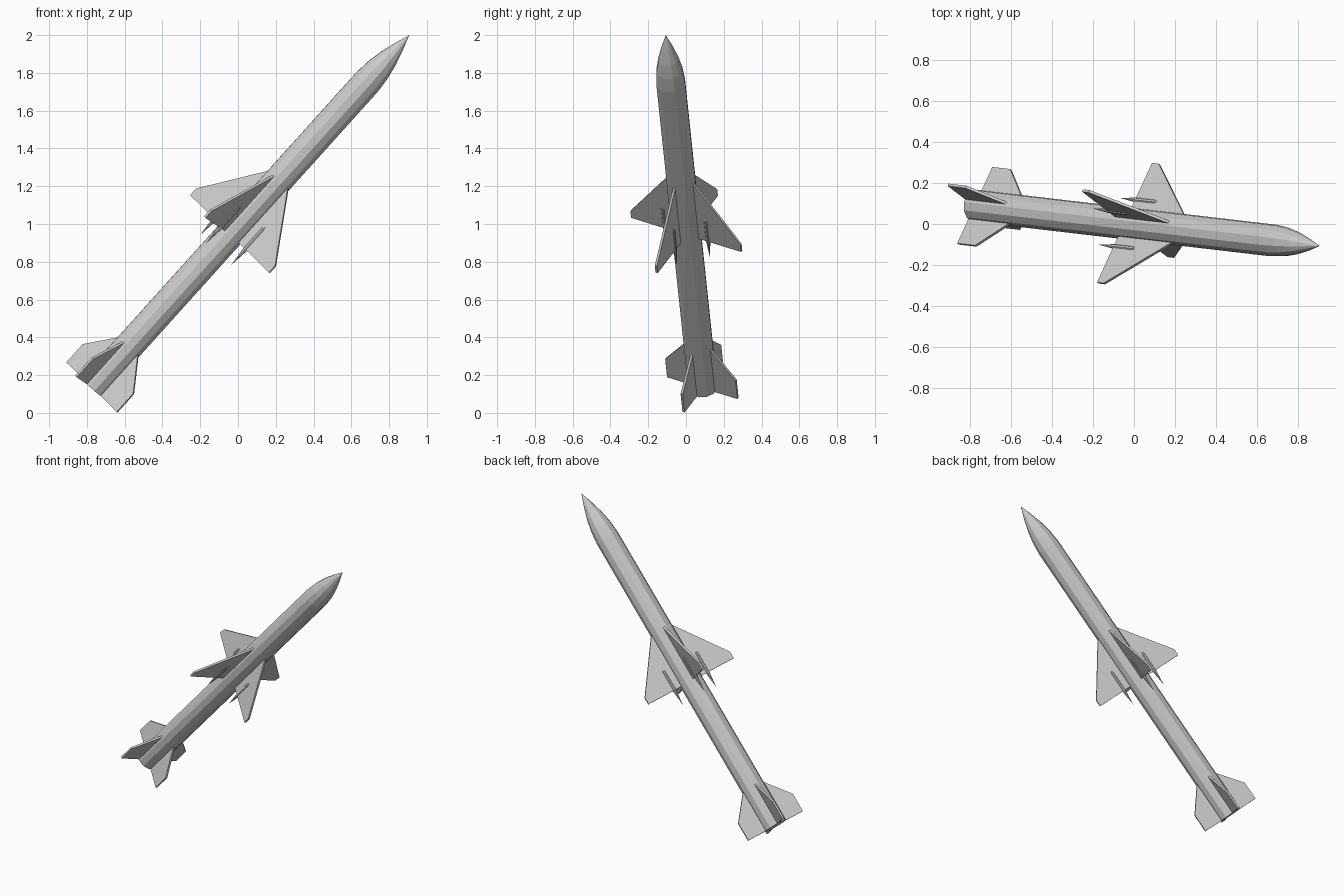
import bpy, bmesh
from math import cos, sin, pi
from mathutils import Vector, Matrix

if "Cube" in bpy.data.objects:
    bpy.data.objects.remove(bpy.data.objects["Cube"])

# Local frame: origin at the tail centre, +Z along the body, +X along one fin
tail = Vector((-0.773, 0.089, 0.135))
nose = Vector((0.907, -0.107, 2.0))
length = (nose - tail).length
axis = (nose - tail).normalized()
side = Vector((-0.632, 0.48, 0.609))
side = (side - axis * side.dot(axis)).normalized()
other = axis.cross(side)
FRAME = Matrix.Translation(tail) @ Matrix((side, other, axis)).transposed().to_4x4()


def finish(name, bm, angle=0.0):
    bmesh.ops.recalc_face_normals(bm, faces=bm.faces)
    mesh = bpy.data.meshes.new(name)
    bm.to_mesh(mesh)
    bm.free()
    obj = bpy.data.objects.new(name, mesh)
    bpy.context.collection.objects.link(obj)
    obj.matrix_world = FRAME @ Matrix.Rotation(angle, 4, 'Z')
    return obj


def lathe(name, profile, sides, offset=0.0, angle=0.0):
    """Revolve (radius, z) points; zero radius makes a point."""
    bm = bmesh.new()
    rings = []
    for r, z in profile:
        if r == 0:
            rings.append([bm.verts.new((offset, 0, z))] * sides)
        else:
            rings.append([bm.verts.new((offset + r * cos(2 * pi * (i + 0.5) / sides),
                                        r * sin(2 * pi * (i + 0.5) / sides), z))
                          for i in range(sides)])
    for a, b in zip(rings, rings[1:]):
        for i in range(sides):
            j = (i + 1) % sides
            bm.faces.new(list(dict.fromkeys((a[i], a[j], b[j], b[i]))))
    for ring, (r, z) in ((rings[0], profile[0]), (rings[-1], profile[-1])):
        if r > 0:
            bm.faces.new(ring)
    return finish(name, bm, angle)


def plate(name, outline, thickness, angle):
    """Flat fin from an (radius, z) outline, extruded to its thickness."""
    bm = bmesh.new()
    face = bm.faces.new([bm.verts.new((x, -thickness / 2, z)) for x, z in outline])
    new = bmesh.ops.extrude_face_region(bm, geom=[face])["geom"]
    bmesh.ops.translate(bm, vec=(0, thickness, 0),
                        verts=[v for v in new if isinstance(v, bmesh.types.BMVert)])
    return finish(name, bm, angle)


# Body tube with pointed nose
lathe("body", [(0.079, 0), (0.079, length - 0.337), (0.071, length - 0.25),
               (0.055, length - 0.17), (0.03, length - 0.085), (0, length)], 12)

# Four sets of mid wing, wing spike and tail fin
for k in range(4):
    a = k * pi / 2
    plate(f"mid_wing_{k + 1}", [(0.06, 1.095), (0.333, 1.095), (0.333, 1.143),
                                (0.076, 1.485), (0.06, 1.505)], 0.013, a)
    plate(f"tail_fin_{k + 1}", [(0.06, 0), (0.213, 0), (0.213, 0.13),
                                (0.076, 0.295), (0.06, 0.314)], 0.013, a)
    lathe(f"wing_spike_{k + 1}", [(0, 0.98), (0.012, 1.095), (0.012, 1.235), (0, 1.275)],
          8, 0.13, a)
